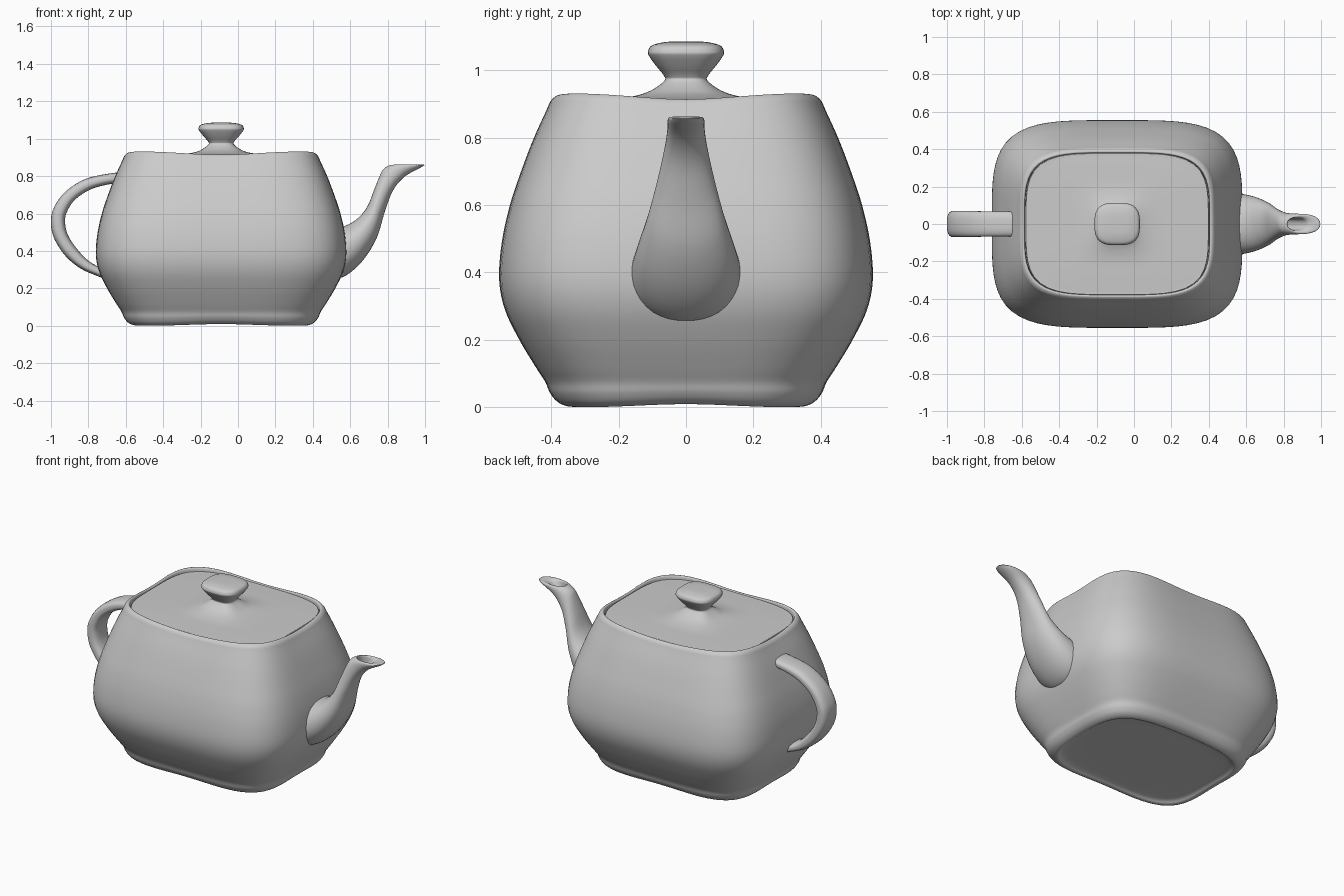
import bpy, bmesh, math

CX = -0.09  # body axis


def spline(keys, steps):
    """Catmull-Rom resampling of a list of equal-length tuples."""
    out = []
    last = len(keys) - 1
    for i in range(last):
        p = [keys[min(max(i + k, 0), last)] for k in (-1, 0, 1, 2)]
        for s in range(steps):
            t = s / steps
            out.append(tuple(0.5 * (2 * b + (c - a) * t + (2 * a - 5 * b + 4 * c - d) * t * t
                                    + (3 * b - a - 3 * c + d) * t ** 3)
                             for a, b, c, d in zip(*p)))
    return out + [keys[-1]]


def unit(a, n):
    """Point of a unit rounded square (superellipse) at angle a."""
    c, s = math.cos(a), math.sin(a)
    r = (abs(c) ** n + abs(s) ** n) ** (-1 / n)
    return c * r, s * r


def loft(name, keys, point, steps=5, seg=64, angle=50):
    """Skin rings; point(key, angle) gives a position on a ring."""
    bm = bmesh.new()
    rings = [[bm.verts.new(point(k, 2 * math.pi * j / seg)) for j in range(seg)]
             for k in spline(keys, steps)]
    for r, q in zip(rings, rings[1:]):
        for j in range(seg):
            bm.faces.new((r[j], r[(j + 1) % seg], q[(j + 1) % seg], q[j]))
    bm.faces.new(rings[0])
    bm.faces.new(rings[-1])
    bmesh.ops.recalc_face_normals(bm, faces=bm.faces)
    me = bpy.data.meshes.new(name)
    bm.to_mesh(me)
    bm.free()
    ob = bpy.data.objects.new(name, me)
    bpy.context.collection.objects.link(ob)
    bpy.ops.object.select_all(action='DESELECT')
    ob.select_set(True)
    bpy.context.view_layer.objects.active = ob
    bpy.ops.object.shade_smooth_by_angle(angle=math.radians(angle))
    return ob


# body: (half depth, height, dip of the edge between corners)
def body_point(k, a):
    h, z, dip = k
    u, v = unit(a, 4.0)
    return CX + u * (h + 0.115 * min(1, h / 0.3)), v * h, z - dip * math.cos(2 * a) ** 2


loft("body", [
    (0.02, 0.02, 0), (0.2, 0.02, 0), (0.32, 0.016, -0.004), (0.355, 0.0, -0.009),
    (0.385, 0.012, -0.009), (0.405, 0.04, -0.005), (0.418, 0.075, 0), (0.447, 0.12, 0),
    (0.495, 0.2, 0), (0.538, 0.29, 0), (0.555, 0.38, 0), (0.547, 0.49, 0),
    (0.523, 0.6, 0), (0.49, 0.7, 0), (0.453, 0.8, 0.003), (0.416, 0.89, 0.013),
    (0.404, 0.918, 0.016), (0.39, 0.931, 0.017), (0.381, 0.926, 0.016),
    (0.378, 0.9, 0.008), (0.377, 0.87, 0)], body_point, seg=96)


# lid with knob: (half width, half depth, height, squareness)
def lid_point(k, a):
    hx, hy, z, n = k
    u, v = unit(a, n)
    return CX + u * hx, v * hy, z


loft("lid", [
    (0.489, 0.379, 0.88, 4), (0.489, 0.379, 0.908, 4), (0.47, 0.362, 0.911, 4),
    (0.36, 0.28, 0.914, 4), (0.22, 0.2, 0.917, 3.4), (0.14, 0.138, 0.928, 3),
    (0.1, 0.096, 0.945, 3), (0.068, 0.064, 0.97, 3), (0.07, 0.066, 0.985, 3),
    (0.096, 0.09, 1.015, 3), (0.117, 0.109, 1.042, 3), (0.121, 0.113, 1.056, 3),
    (0.11, 0.102, 1.074, 3), (0.07, 0.065, 1.084, 3), (0.03, 0.028, 1.086, 3),
    (0.002, 0.002, 1.086, 3)], lid_point)


# spout and handle: (upper x, upper z, lower x, lower z, half width, squareness)
def tube_point(k, a):
    x1, z1, x2, z2, w, n = k
    u, v = unit(a, n)
    return (x1 + x2) / 2 + (x1 - x2) / 2 * u, w * v, (z1 + z2) / 2 + (z1 - z2) / 2 * u


loft("spout", [
    (0.46, 0.52, 0.46, 0.25, 0.165, 2.2), (0.56, 0.53, 0.56, 0.26, 0.163, 2.2),
    (0.635, 0.57, 0.66, 0.34, 0.145, 2.2), (0.69, 0.635, 0.74, 0.465, 0.115, 2.2),
    (0.727, 0.725, 0.785, 0.61, 0.085, 2.2), (0.755, 0.795, 0.83, 0.725, 0.065, 2.2),
    (0.775, 0.835, 0.895, 0.8, 0.056, 2.2), (0.805, 0.856, 0.996, 0.858, 0.053, 2.2),
    (0.82, 0.859, 0.94, 0.857, 0.037, 2.2), (0.815, 0.835, 0.9, 0.825, 0.032, 2.2),
    (0.79, 0.77, 0.82, 0.735, 0.03, 2.2)], tube_point, seg=40)

loft("handle", [
    (-0.58, 0.822, -0.58, 0.765, 0.066, 2.8), (-0.68, 0.815, -0.68, 0.758, 0.066, 2.8),
    (-0.82, 0.783, -0.79, 0.728, 0.068, 2.8), (-0.93, 0.71, -0.875, 0.67, 0.069, 2.8),
    (-0.989, 0.62, -0.918, 0.6, 0.07, 2.8), (-1.0, 0.54, -0.924, 0.545, 0.07, 2.8),
    (-0.98, 0.46, -0.907, 0.48, 0.07, 2.8), (-0.92, 0.37, -0.86, 0.41, 0.069, 2.8),
    (-0.84, 0.305, -0.8, 0.348, 0.067, 2.8), (-0.75, 0.265, -0.73, 0.308, 0.066, 2.8),
    (-0.68, 0.24, -0.67, 0.285, 0.065, 2.8)], tube_point, seg=32)
